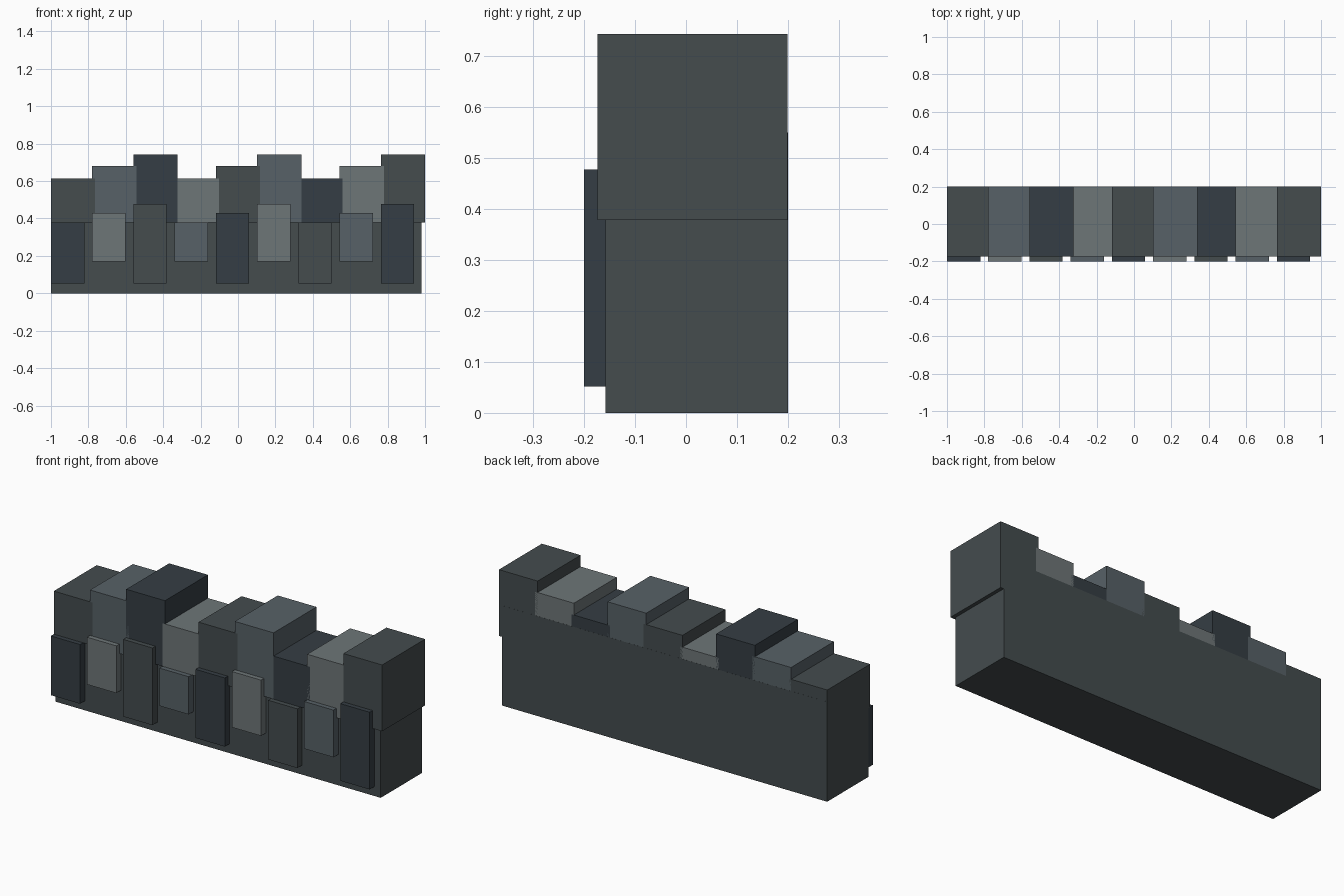
import bpy

if "Cube" in bpy.data.objects:
    bpy.data.objects.remove(bpy.data.objects["Cube"])


def material(name, rgb):
    m = bpy.data.materials.new(name)
    m.diffuse_color = (*rgb, 1)
    m.use_nodes = True
    m.node_tree.nodes["Principled BSDF"].inputs["Base Color"].default_value = m.diffuse_color
    return m


charcoal = material("charcoal", (0.058, 0.072, 0.076))
slate = material("slate", (0.095, 0.12, 0.135))
navy = material("dark_blue_grey", (0.036, 0.048, 0.058))
pale = material("pale_grey", (0.155, 0.18, 0.187))


def box(name, x0, x1, y0, y1, z0, z1, mat):
    bpy.ops.mesh.primitive_cube_add(
        size=1, location=((x0 + x1) / 2, (y0 + y1) / 2, (z0 + z1) / 2))
    o = bpy.context.object
    o.name = name
    o.scale = (x1 - x0, y1 - y0, z1 - z0)
    bpy.ops.object.transform_apply(location=False, rotation=False, scale=True)
    o.data.materials.append(mat)


# Long wall core, rising behind the upper stones
box("wall_core", -1.0, 0.98, -0.158, 0.2, 0.0, 0.55, charcoal)

STEP = 0.2205
top_colours = [charcoal, slate, navy, pale]
face_colours = [navy, pale, charcoal, slate]

for i in range(9):
    x = -1.0 + STEP * i
    # Upper stones, stepping through three heights
    box(f"top_stone_{i + 1}", x, x + 0.236, -0.174, 0.1995,
        0.378, (0.615, 0.68, 0.743)[i % 3], top_colours[i % 4])
    # Raised facing stones, alternating low and high bottoms
    box(f"facing_stone_{i + 1}", x, x + 0.178, -0.2, -0.14,
        (0.052, 0.17)[i % 2], (0.378, 0.43, 0.477)[i % 3], face_colours[i % 4])
